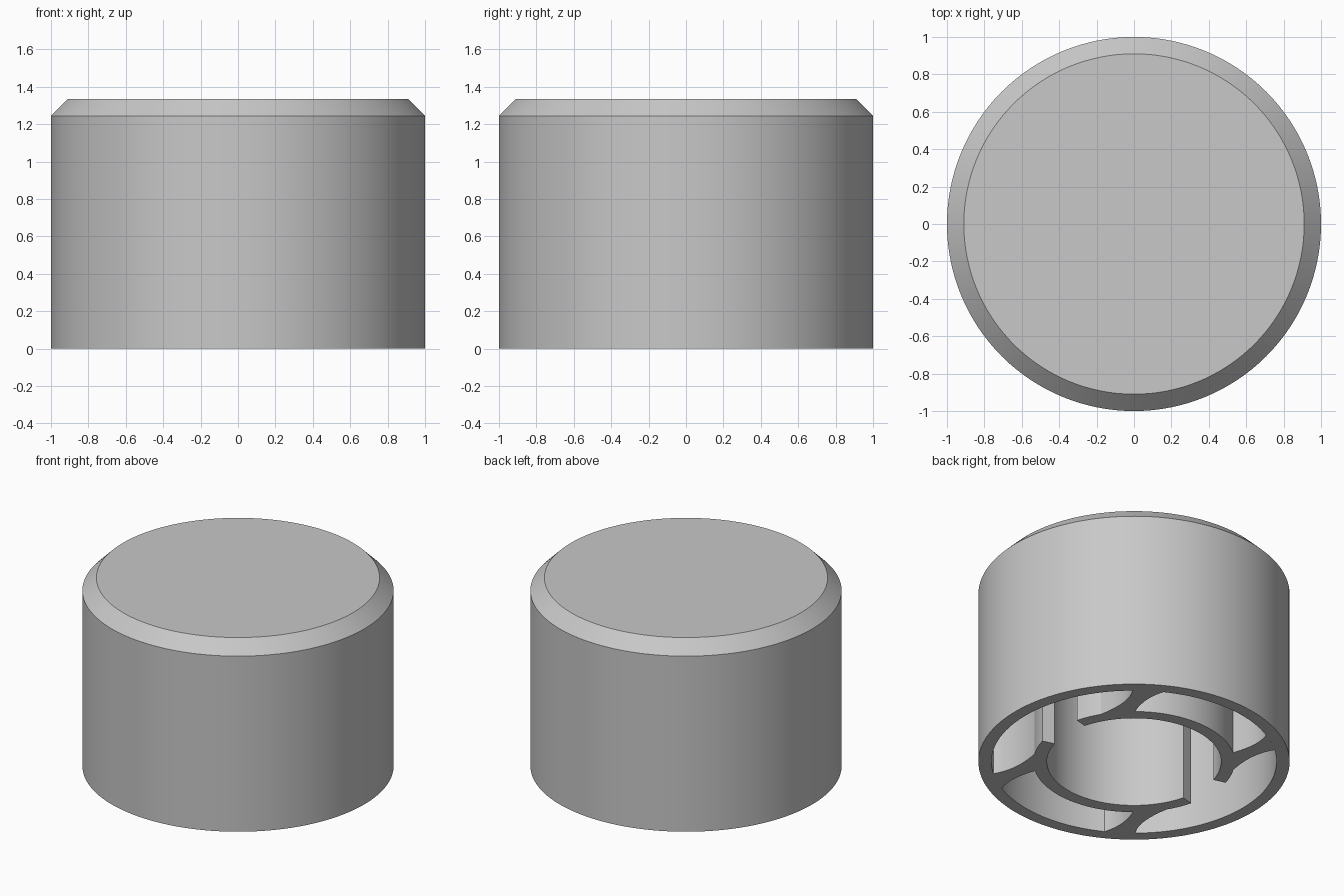
import bpy, bmesh, math
from mathutils import Vector

cube = bpy.data.objects.get("Cube")
if cube:
    bpy.data.objects.remove(cube)

OUTER, WALL_IN = 1.0, 0.916
RING_OUT, RING_IN = 0.647, 0.56
HEIGHT, CHAMFER, CEILING = 1.335, 0.09, 1.245
SEGMENTS = 128

grey = bpy.data.materials.new("plain grey")
grey.use_nodes = True
colour = (0.58, 0.58, 0.58, 1)
grey.diffuse_color = colour
grey.node_tree.nodes["Principled BSDF"].inputs["Base Color"].default_value = colour


def finish(bm, name):
    bmesh.ops.remove_doubles(bm, verts=bm.verts, dist=1e-5)
    bmesh.ops.recalc_face_normals(bm, faces=bm.faces)
    mesh = bpy.data.meshes.new(name)
    bm.to_mesh(mesh)
    bm.free()
    mesh.materials.append(grey)
    obj = bpy.data.objects.new(name, mesh)
    bpy.context.collection.objects.link(obj)
    bpy.ops.object.select_all(action='DESELECT')
    obj.select_set(True)
    bpy.context.view_layer.objects.active = obj
    bpy.ops.object.shade_smooth_by_angle(angle=math.radians(30))


def lathe(name, profile):
    bm = bmesh.new()
    verts = [bm.verts.new((r, 0, z)) for r, z in profile]
    edges = [bm.edges.new(pair) for pair in zip(verts, verts[1:])]
    bmesh.ops.spin(bm, geom=verts + edges, cent=(0, 0, 0), axis=(0, 0, 1),
                   angle=math.tau, steps=SEGMENTS, use_merge=True)
    finish(bm, name)


def extrude(name, outline):
    """Raise a flat outline from the floor to the inside of the top."""
    bm = bmesh.new()
    face = bm.faces.new([bm.verts.new((x, y, 0)) for x, y in outline])
    top = bmesh.ops.extrude_face_region(bm, geom=[face], use_keep_orig=True)["geom"]
    moved = [v for v in top if isinstance(v, bmesh.types.BMVert)]
    bmesh.ops.translate(bm, verts=moved, vec=(0, 0, CEILING))
    finish(bm, name)


def arc(radius, start, end, steps):
    """Points on a circle, with angles in degrees from the +y axis."""
    angles = [math.radians(start + (end - start) * i / steps) for i in range(steps + 1)]
    return [(radius * math.sin(a), radius * math.cos(a)) for a in angles]


def bend(start, control, end, steps=12):
    """Inner points of a quadratic curve."""
    a, b, c = Vector(start), Vector(control), Vector(end)
    ts = [i / steps for i in range(1, steps)]
    return [tuple(a * (1 - t) ** 2 + b * 2 * t * (1 - t) + c * t * t) for t in ts]


# Hollow cap with a chamfered top, open underneath
lathe("cap_shell", [(0, HEIGHT), (OUTER - CHAMFER, HEIGHT), (OUTER, HEIGHT - CHAMFER),
                    (OUTER, 0), (WALL_IN, 0), (WALL_IN, CEILING), (0, CEILING)])

# Split inner socket: two half rings with gaps on the left and right
for side, middle in (("front", 180), ("back", 0)):
    extrude(side + "_socket_half",
            arc(RING_OUT, middle - 74.5, middle + 74.5, 52)
            + arc(RING_IN, middle + 74.5, middle - 74.5, 52))

# Curved ribs joining the socket to the wall
wall_end = arc(WALL_IN, 28, 40.5, 6)
ring_end = arc(RING_OUT, 59, 39.5, 8)
rib = (wall_end + bend(wall_end[-1], (0.51, 0.565), ring_end[0])
       + ring_end + bend(ring_end[-1], (0.479, 0.677), wall_end[0]))
for sx, x_name in ((1, "left"), (-1, "right")):
    for sy, y_name in ((1, "back"), (-1, "front")):
        extrude(f"{y_name}_{x_name}_rib", [(sx * x, sy * y) for x, y in rib])
